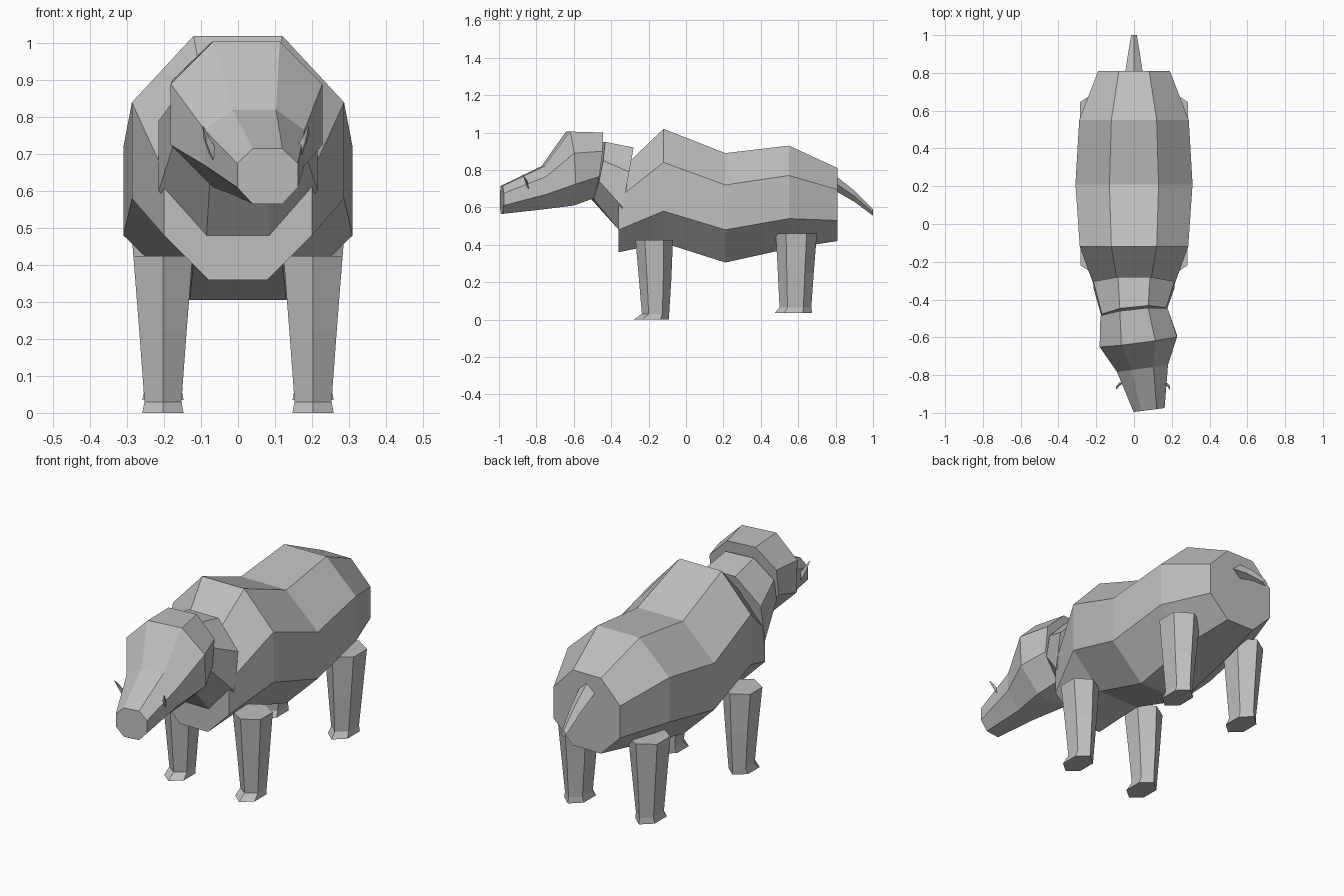
import bpy
import bmesh
from math import cos, sin, pi
from mathutils import Vector

cube = bpy.data.objects.get("Cube")
if cube:
    bpy.data.objects.remove(cube)

GREY = (0.52, 0.52, 0.52, 1)
hide = bpy.data.materials.new("plain grey hide")
hide.use_nodes = True
hide.diffuse_color = GREY
hide.node_tree.nodes["Principled BSDF"].inputs["Base Color"].default_value = GREY


def loft(name, rings):
    """Skin a row of equal-sized point rings and cap both ends."""
    bm = bmesh.new()
    rows = [[bm.verts.new(p) for p in ring] for ring in rings]
    n = len(rows[0])
    for a, b in zip(rows, rows[1:]):
        for i in range(n):
            j = (i + 1) % n
            bm.faces.new((a[i], a[j], b[j], b[i]))
    bm.faces.new(rows[0])
    bm.faces.new(rows[-1])
    bmesh.ops.recalc_face_normals(bm, faces=bm.faces)
    mesh = bpy.data.meshes.new(name)
    bm.to_mesh(mesh)
    bm.free()
    mesh.materials.append(hide)
    obj = bpy.data.objects.new(name, mesh)
    bpy.context.collection.objects.link(obj)
    return obj


def octagon(y, narrow, wide, top, high, low, bottom, cx=0, yaw=0, lean=0):
    """Upright eight-sided section, optionally turned and leaned."""
    half = [(narrow, top), (wide, high), (wide, low), (narrow, bottom)]
    outline = half + [(-x, z) for x, z in reversed(half)]
    mid = (top + bottom) / 2
    return [Vector((cx + x, y + yaw * x + lean * (z - mid), z)) for x, z in outline]


def hexagon(cx, cy, z, hx, hy):
    """Level six-sided section with a corner facing forward."""
    return [Vector((cx + hx * sin(k * pi / 3) / sin(pi / 3),
                    cy - hy * cos(k * pi / 3), z)) for k in range(6)]


def diamond(centre, width, height):
    return [Vector(centre) + Vector(d) for d in
            ((width, 0, 0), (0, 0, height), (-width, 0, 0), (0, 0, -height))]


# Barrel body with high shoulders
loft("body", [
    octagon(-0.36, 0.08, 0.20, 0.79, 0.65, 0.48, 0.36),
    octagon(-0.12, 0.12, 0.287, 1.02, 0.84, 0.58, 0.41),
    octagon(0.21, 0.13, 0.31, 0.89, 0.72, 0.48, 0.305),
    octagon(0.55, 0.12, 0.29, 0.93, 0.77, 0.54, 0.38),
    octagon(0.81, 0.08, 0.19, 0.81, 0.695, 0.53, 0.42),
])

# Neck flaring back over the shoulders
loft("neck", [
    octagon(-0.32, 0.085, 0.215, 0.92, 0.79, 0.60, 0.48, lean=0.18),
    octagon(-0.47, 0.075, 0.17, 0.95, 0.85, 0.74, 0.645, yaw=0.1, lean=0.2),
])

# Head turned slightly to its left, tapering to a flat snout
loft("head", [
    octagon(-0.475, 0.075, 0.178, 1.0, 0.90, 0.765, 0.65, 0.0, 0.11, 0.13),
    octagon(-0.62, 0.09, 0.205, 1.005, 0.89, 0.725, 0.61, 0.023, 0.13, -0.05),
    octagon(-0.765, 0.058, 0.135, 0.82, 0.765, 0.67, 0.59, 0.045, 0.14),
    octagon(-0.985, 0.04, 0.082, 0.715, 0.675, 0.61, 0.565, 0.08, 0.13),
])

# Tusks
for name, side in (("left_tusk", 1), ("right_tusk", -1)):
    x = 0.048 + side * 0.112
    loft(name, [
        diamond((x, -0.84, 0.70), 0.014, 0.022),
        diamond((x + side * 0.022, -0.857, 0.745), 0.008, 0.012),
        diamond((x + side * 0.03, -0.875, 0.775), 0.002, 0.003),
    ])

# Legs with flared feet
for side_name, side in (("left", 1), ("right", -1)):
    x = side * 0.203
    loft("front_leg_" + side_name, [
        hexagon(x, -0.17, 0.425, 0.08, 0.10),
        hexagon(x, -0.165, 0.22, 0.064, 0.087),
        hexagon(x, -0.163, 0.03, 0.05, 0.073),
        hexagon(x, -0.185, 0.0, 0.056, 0.095),
    ])
    loft("hind_leg_" + side_name, [
        hexagon(x, 0.59, 0.46, 0.083, 0.11),
        hexagon(x, 0.587, 0.25, 0.066, 0.096),
        hexagon(x, 0.585, 0.065, 0.05, 0.085),
        hexagon(x, 0.575, 0.035, 0.056, 0.10),
    ])

# Tail
loft("tail", [
    diamond((0, 0.79, 0.735), 0.048, 0.042),
    diamond((0, 0.90, 0.66), 0.032, 0.03),
    diamond((0, 1.0, 0.573), 0.015, 0.018),
])
